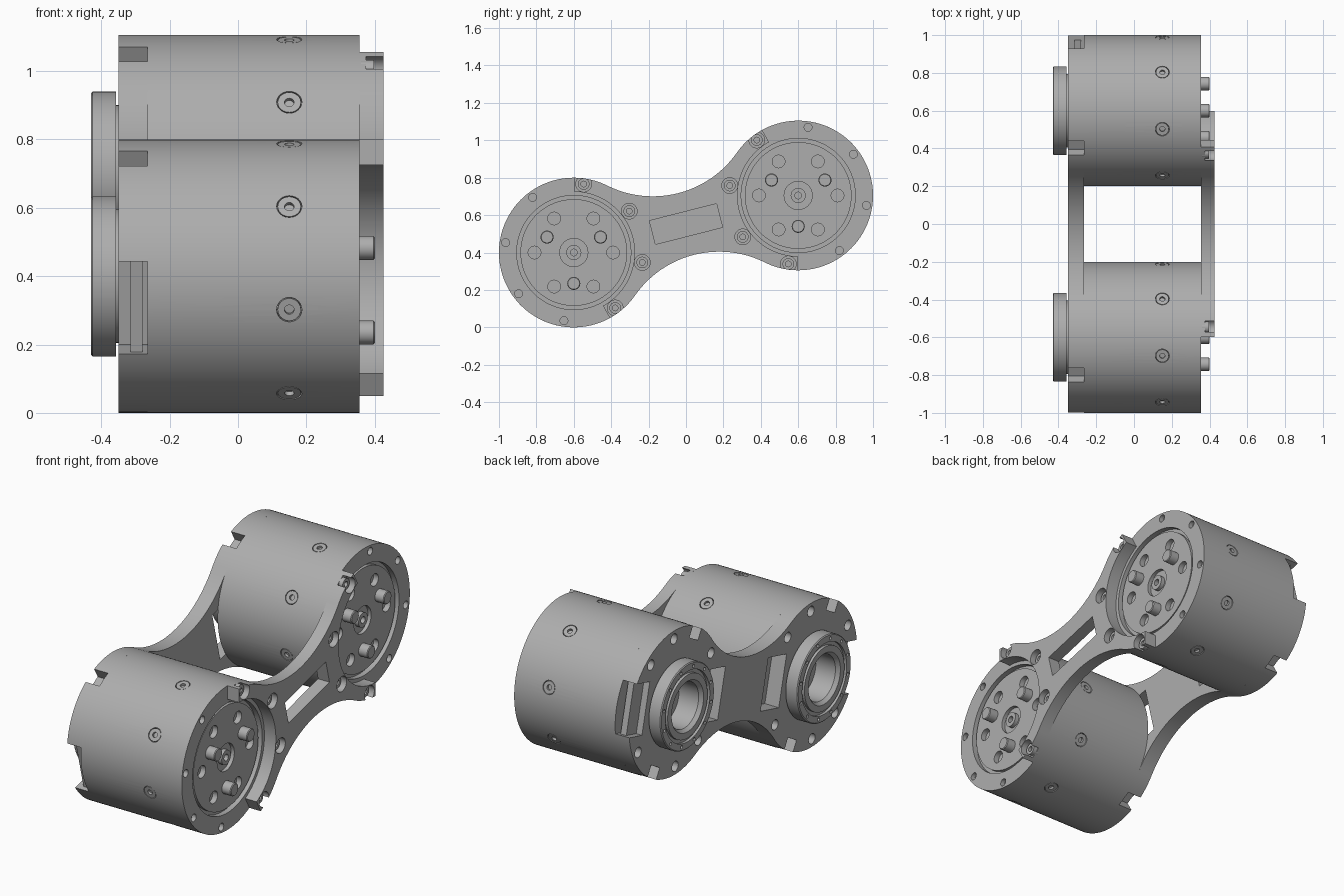
import bpy, bmesh
from math import sin, cos, pi, radians, atan2, hypot
from mathutils import Matrix, Vector

if "Cube" in bpy.data.objects:
    bpy.data.objects.remove(bpy.data.objects["Cube"])

grey = bpy.data.materials.new("machined_grey")
grey.use_nodes = True
GREY = (0.42, 0.42, 0.42, 1)
grey.diffuse_color = GREY
grey.node_tree.nodes["Principled BSDF"].inputs["Base Color"].default_value = GREY

DY, DZ, R = 0.6, 0.1525, 0.4            # drum offsets and drum radius
HALF = hypot(DY, DZ)
FRAME = Matrix.Translation((0, 0, R + DZ)) @ Matrix.Rotation(atan2(DZ, DY), 4, 'X')


def pod(side):
    """Drum frame whose local +y points at the other drum."""
    turn = Matrix.Rotation(pi if side > 0 else 0, 4, 'X')
    return FRAME @ Matrix.Translation((0, side * HALF, 0)) @ turn


def upright(side):
    return Matrix.Translation((0, side * DY, R + DZ + side * DZ))


def lathe(bm, profile, mat, n=24):
    """Revolve (x, radius) points about local x and cap both ends."""
    rings = [[bm.verts.new(mat @ Vector((x, r * cos(2 * pi * i / n), r * sin(2 * pi * i / n))))
              for i in range(n)] for x, r in profile]
    for a, b in zip(rings, rings[1:]):
        for i in range(n):
            j = (i + 1) % n
            bm.faces.new((a[i], a[j], b[j], b[i]))
    bm.faces.new(rings[0])
    bm.faces.new(rings[-1])


def prism(bm, outline, x0, x1, mat):
    """Extrude a (y, z) outline along local x."""
    lo, hi = [[bm.verts.new(mat @ Vector((x, u, v))) for u, v in outline] for x in (x0, x1)]
    for i in range(len(lo)):
        j = (i + 1) % len(lo)
        bm.faces.new((lo[i], lo[j], hi[j], hi[i]))
    bm.faces.new(lo)
    bm.faces.new(hi)


def box(bm, x0, x1, u0, u1, v, mat):
    prism(bm, [(u0, -v), (u1, -v), (u1, v), (u0, v)], x0, x1, mat)


def spot(mat, angle, r):
    a = radians(angle)
    return mat @ Matrix.Translation((0, r * cos(a), r * sin(a)))


def radial(mat, angle, x):
    """Frame whose local x points out of the drum wall."""
    return (mat @ Matrix.Translation((x, 0, 0)) @ Matrix.Rotation(radians(angle), 4, 'X')
            @ Matrix.Rotation(pi / 2, 4, 'Z'))


def finish(name, bm, cutter=None):
    def to_object(label, b):
        bmesh.ops.recalc_face_normals(b, faces=b.faces)
        me = bpy.data.meshes.new(label)
        b.to_mesh(me)
        b.free()
        me.materials.append(grey)
        o = bpy.data.objects.new(label, me)
        bpy.context.collection.objects.link(o)
        return o
    ob = to_object(name, bm)
    bpy.ops.object.select_all(action='DESELECT')
    bpy.context.view_layer.objects.active = ob
    ob.select_set(True)
    if cutter:
        tool = to_object(name + "_cutter", cutter)
        tool.hide_render = True
        mod = ob.modifiers.new("cut", 'BOOLEAN')
        mod.operation, mod.solver, mod.object = 'DIFFERENCE', 'EXACT', tool
        bpy.ops.object.modifier_apply(modifier=mod.name)
        bpy.data.objects.remove(tool)
    bpy.ops.object.shade_smooth_by_angle(angle=radians(30))
    return ob


def arc(cu, cv, r, a0, a1, n):
    return [(cu + r * cos(radians(a0 + (a1 - a0) * i / n)),
             cv + r * sin(radians(a0 + (a1 - a0) * i / n))) for i in range(n + 1)]


# Waist fillets tangent to both drums
WAIST = 0.17
FIL = (HALF**2 + WAIST**2 - R**2) / (2 * (R - WAIST))
TAN = atan2(WAIST + FIL, HALF) * 180 / pi


def link_outline(end, inner=None):
    """Dog-bone; each drum arc stops 'end' degrees from the centre line."""
    steps = 14 if inner else 40
    half = arc(0, WAIST + FIL, FIL, -TAN, TAN - 180, 24)[1:-1]
    half += arc(-HALF, 0, R, TAN, end, steps)
    if inner:
        half += arc(-HALF, 0, inner, end, -end, 40)
        half += arc(-HALF, 0, R, -end, -TAN, steps)
    else:
        half += arc(-HALF, 0, R, end, 360 - TAN, steps)[1:]
    return half + [(-u, -v) for u, v in half]


SIDES = ((-1, "front"), (1, "rear"))
SCREW_ANGLES = (-67.5, -22.5, 22.5, 67.5)

# Right link with slot and screw holes
link, cut = bmesh.new(), bmesh.new()
prism(link, link_outline(75.5, 0.325), 0.355, 0.425, FRAME)
box(cut, 0.3, 0.5, -0.185, 0.185, 0.065, FRAME)
for side, _ in SIDES:
    for a in SCREW_ANGLES:
        lathe(cut, [(0.34, 0.028), (0.375, 0.028), (0.375, 0.042), (0.45, 0.042)],
              spot(pod(side), a, 0.37))
finish("right_link", link, cut)

# Left link with bearing bores, windows, edge notches and holes
link, cut = bmesh.new(), bmesh.new()
prism(link, link_outline(180), -0.35, -0.265, FRAME)
for side, _ in SIDES:
    p = pod(side)
    lathe(cut, [(-0.4, 0.2), (-0.2, 0.2)], p, 64)
    box(cut, -0.4, -0.2, -0.5, -0.26, 0.14, p)
    box(cut, -0.4, -0.2, 0.26, 0.425, 0.14, p)
    for a in (120, 300):
        turn = upright(side) @ Matrix.Rotation(radians(a), 4, 'X')
        box(cut, -0.4, -0.2, 0.335, 0.5, 0.043, turn)
    for a in (40, 75, 140, 220, 255, 320):
        lathe(cut, [(-0.4, 0.028), (-0.3, 0.028)], spot(p, a, 0.355))
finish("left_link", link, cut)

for side, label in SIDES:
    p, up = pod(side), upright(side)

    # Motor drum with stepped output face
    drum, cut = bmesh.new(), bmesh.new()
    lathe(drum, [(0.32, 0.018), (0.348, 0.018), (0.348, 0.04), (0.325, 0.04), (0.325, 0.075),
                 (0.345, 0.075), (0.345, 0.285), (0.325, 0.285), (0.325, 0.305),
                 (0.355, 0.305), (0.355, R), (-0.265, R)], p, 128)
    for k in range(6):
        lathe(cut, [(0.315, 0.034), (0.4, 0.034)], spot(up, 60 * k, 0.21))
    for a in (112.5, 157.5, 202.5, 247.5):
        lathe(cut, [(0.33, 0.021), (0.4, 0.021)], spot(p, a, 0.368))
    for k in range(8):
        lathe(cut, [(0.38, 0.037), (0.45, 0.037)], radial(p, 45 * k, 0.15))
    finish(label + "_drum", drum, cut)

    # Drive pins on the output face
    pins = bmesh.new()
    for a in (30, 150, 270):
        lathe(pins, [(0.33, 0.035), (0.396, 0.035), (0.4, 0.031)], spot(up, a, 0.165))
    finish(label + "_drive_pins", pins)

    # Socket screws in the drum wall and the right link
    screws = bmesh.new()
    for k in range(8):
        lathe(screws, [(0.375, 0.034), (0.398, 0.034), (0.398, 0.014), (0.385, 0.014)],
              radial(p, 45 * k, 0.15))
    for a in SCREW_ANGLES:
        lathe(screws, [(0.36, 0.031), (0.398, 0.031), (0.398, 0.015), (0.38, 0.015)],
              spot(p, a, 0.37))
    finish(label + "_screws", screws)

    # Hollow bearing flange on the left
    flange, cut = bmesh.new(), bmesh.new()
    lathe(flange, [(-0.268, 0.195), (-0.357, 0.195), (-0.357, 0.235), (-0.425, 0.235),
                   (-0.43, 0.23), (-0.43, 0.195), (-0.415, 0.195), (-0.415, 0.175),
                   (-0.43, 0.175), (-0.43, 0.14), (-0.41, 0.125), (-0.29, 0.125)], p, 96)
    for k in range(12):
        lathe(cut, [(-0.45, 0.009), (-0.42, 0.009)], spot(p, 30 * k, 0.212), 12)
    finish(label + "_bearing_flange", flange, cut)

    # Connector plate inside the outer window
    plate = bmesh.new()
    box(plate, -0.315, -0.28, -0.35, -0.25, 0.141, p)
    finish(label + "_connector_plate", plate)
